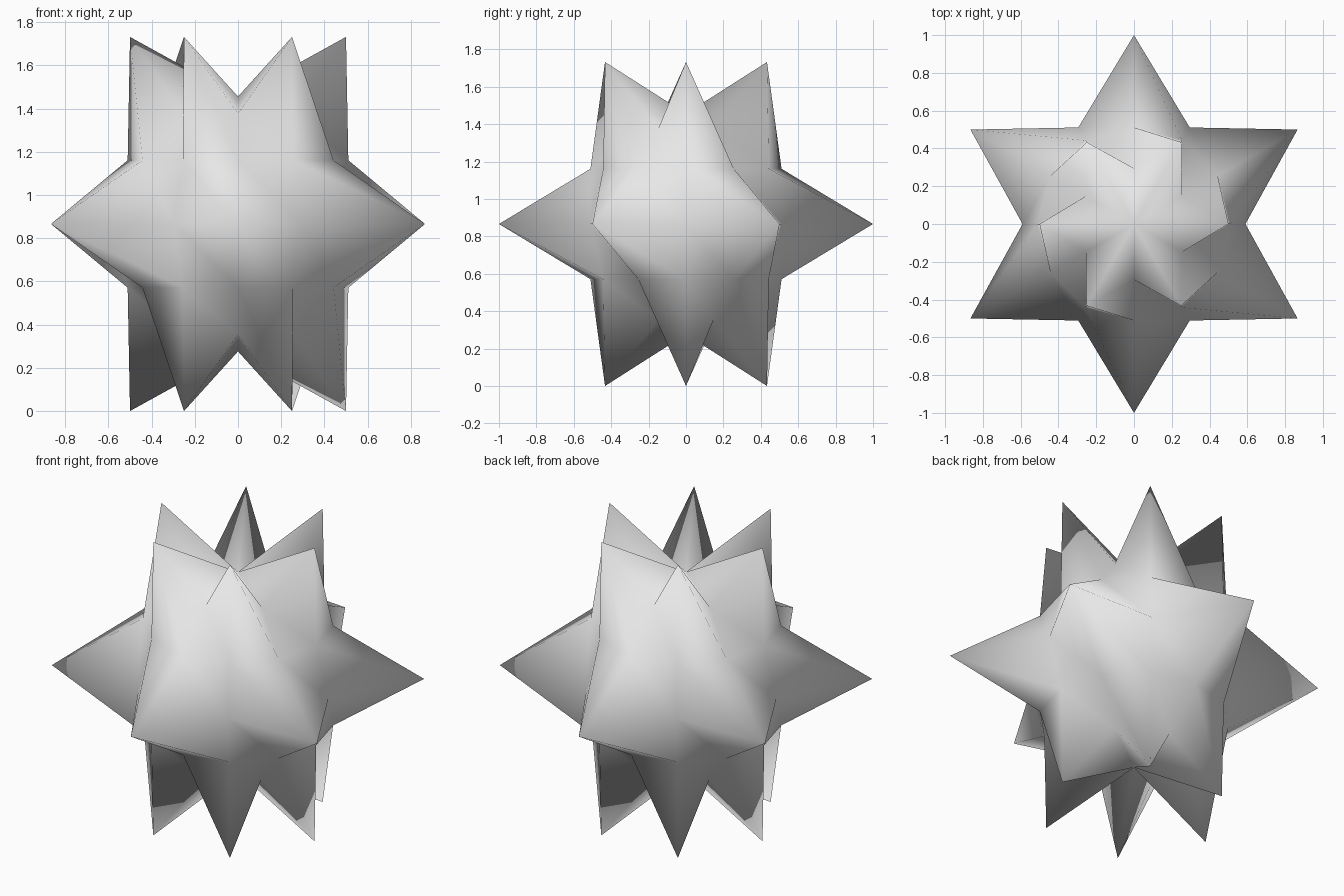
import bpy
import bmesh
from math import atan2, asin, degrees, sin, radians
from mathutils import Vector

CORE_RADIUS = 0.59
TIP_RADIUS = 1.0
STEP = 30  # degrees between rings and between segments
CENTRE_Z = TIP_RADIUS * sin(radians(60))

cube = bpy.data.objects.get("Cube")
if cube:
    bpy.data.objects.remove(cube, do_unlink=True)

# Plain grey material
grey = bpy.data.materials.new("plain grey")
grey.use_nodes = True
colour = (0.8, 0.8, 0.8, 1.0)
grey.diffuse_color = colour
grey.node_tree.nodes["Principled BSDF"].inputs["Base Color"].default_value = colour


def turn_side(centre, point):
    """Positive when point lies counter-clockwise of centre about z."""
    return centre.x * point.y - centre.y * point.x


def is_tip(co):
    """Spikes sit on every second vertex, staggered from ring to ring."""
    ring = round(degrees(asin(co.z / co.length)) / STEP)
    segment = round(degrees(atan2(co.y, co.x)) / STEP)
    if ring == 0:
        return segment % 2 == 1
    return abs(ring) == 2 and segment % 2 == 0


# Core ball
bm = bmesh.new()
bmesh.ops.create_uvsphere(bm, u_segments=12, v_segments=6, radius=CORE_RADIUS)

# Cut every quad with the same slanted diagonal, so the surface twists one way
for face in [f for f in bm.faces if len(f.verts) == 4]:
    centre = face.calc_center_median()
    corners = sorted(face.verts, key=lambda v: v.co.z)
    low = max(corners[:2], key=lambda v: turn_side(centre, v.co))
    high = min(corners[2:], key=lambda v: turn_side(centre, v.co))
    bmesh.utils.face_split(face, low, high)

# Pull out the spikes
for vert in bm.verts:
    if is_tip(vert.co):
        vert.co = vert.co.normalized() * TIP_RADIUS

bmesh.ops.translate(bm, verts=bm.verts, vec=Vector((0, 0, CENTRE_Z)))
bmesh.ops.recalc_face_normals(bm, faces=bm.faces)
for face in bm.faces:
    face.smooth = True

mesh = bpy.data.meshes.new("spiked_ball")
bm.to_mesh(mesh)
bm.free()
mesh.materials.append(grey)
spiked_ball = bpy.data.objects.new("spiked_ball", mesh)
bpy.context.collection.objects.link(spiked_ball)
